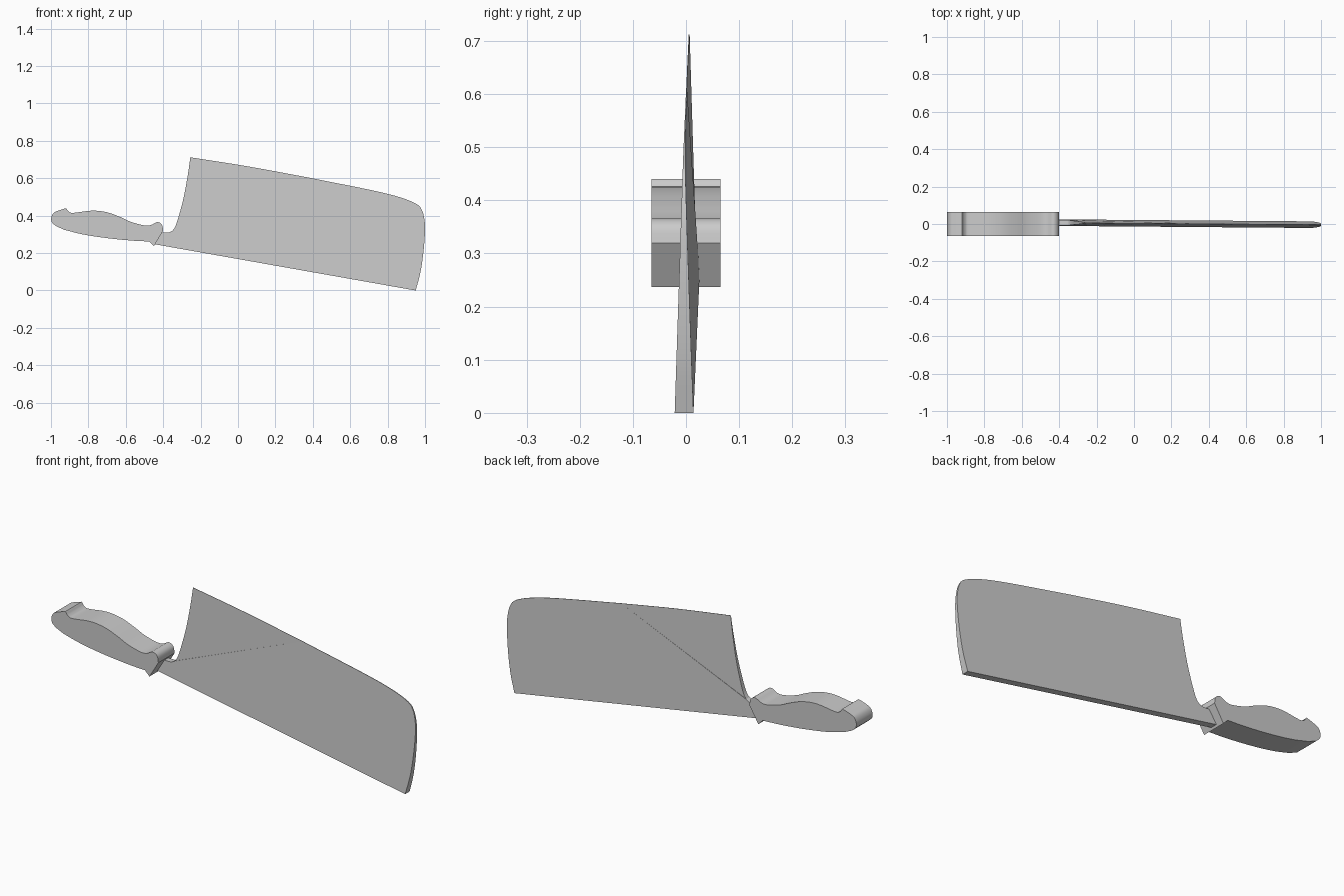
import bpy
import bmesh
import math
from mathutils import Vector

cube = bpy.data.objects.get("Cube")
if cube:
    bpy.data.objects.remove(cube, do_unlink=True)

grey = bpy.data.materials.new("plain_grey")
grey.use_nodes = True
grey.diffuse_color = (0.6, 0.6, 0.6, 1)
grey.node_tree.nodes["Principled BSDF"].inputs["Base Color"].default_value = (0.6, 0.6, 0.6, 1)


def smooth_run(points, steps=4):
    """Catmull-Rom curve through the points, ending exactly on the last one."""
    p = [Vector(q) for q in points]
    p = [p[0] * 2 - p[1]] + p + [p[-1] * 2 - p[-2]]
    out = []
    for a, b, c, d in zip(p, p[1:], p[2:], p[3:]):
        for i in range(steps):
            t = i / steps
            out.append(0.5 * (2 * b + (c - a) * t + (2 * a - 5 * b + 4 * c - d) * t ** 2
                              + (3 * b - a - 3 * c + d) * t ** 3))
    return out + [p[-2]]


def slab(name, outline, sides):
    """Close an x-z outline between the front and back depths given by sides(x, z)."""
    bm = bmesh.new()
    rings = [[], []]
    for x, z in outline:
        for ring, y in zip(rings, sides(x, z)):
            ring.append(bm.verts.new((x, y, z)))
    front, back = rings
    bm.faces.new(front)
    bm.faces.new(back[::-1])
    n = len(front)
    for i in range(n):
        j = (i + 1) % n
        bm.faces.new((front[i], back[i], back[j], front[j]))
    bmesh.ops.recalc_face_normals(bm, faces=bm.faces)
    mesh = bpy.data.meshes.new(name)
    bm.to_mesh(mesh)
    bm.free()
    mesh.materials.append(grey)
    obj = bpy.data.objects.new(name, mesh)
    bpy.context.collection.objects.link(obj)
    bpy.ops.object.select_all(action='DESELECT')
    obj.select_set(True)
    bpy.context.view_layer.objects.active = obj
    bpy.ops.object.shade_smooth_by_angle(angle=math.radians(30))
    return obj


def blade_sides(scale):
    """Wedge section: thick along the lower spine, thin at the upper edge."""
    def sides(x, z):
        height = z - (0.17 - 0.174 * x)
        half = 0.0175 * (1 - height / 0.53) * scale
        middle = 0.004 - 0.008 * x
        return middle - half, middle + half
    return sides


# Handle with pommel hook, finger swell and pointed guard
pommel = smooth_run([(-0.975, 0.345), (-0.995, 0.365), (-0.998, 0.39), (-0.985, 0.415),
                     (-0.96, 0.427), (-0.92, 0.44)])
grip_top = smooth_run([(-0.918, 0.438), (-0.905, 0.422), (-0.88, 0.415), (-0.78, 0.427),
                       (-0.7, 0.418), (-0.63, 0.393), (-0.57, 0.366), (-0.5, 0.348),
                       (-0.465, 0.35), (-0.432, 0.366), (-0.407, 0.352), (-0.4, 0.32)])
grip_bottom = smooth_run([(-0.475, 0.262), (-0.57, 0.267), (-0.7, 0.28), (-0.83, 0.3),
                          (-0.93, 0.325)])
guard_tip = [Vector((-0.45, 0.237))]
slab("handle", pommel + grip_top + guard_tip + grip_bottom, lambda x, z: (-0.065, 0.065))

# Main blade: spine, rounded nose, edge up to the crease, then the neck
crease_top, crease_heel = Vector((0.36, 0.607)), Vector((-0.35, 0.32))
nose = smooth_run([(0.95, 0), (0.976, 0.1), (0.993, 0.22), (1, 0.33), (0.995, 0.39),
                   (0.982, 0.432), (0.955, 0.462), (0.87, 0.497), (0.72, 0.535), crease_top])
neck = [Vector((-0.368, 0.31)), Vector((-0.42, 0.31)), Vector((-0.45, 0.248))]
slab("blade", nose + [crease_heel] + neck, blade_sides(1))

# Thinner heel corner above the crease
edge = smooth_run([crease_top, (0.05, 0.664), (-0.255, 0.712)])
heel = smooth_run([(-0.255, 0.712), (-0.268, 0.62), (-0.29, 0.5), (-0.316, 0.4),
                   (-0.334, 0.345), crease_heel])
slab("blade_heel", edge + heel[1:-1] + [crease_heel], blade_sides(0.85))
